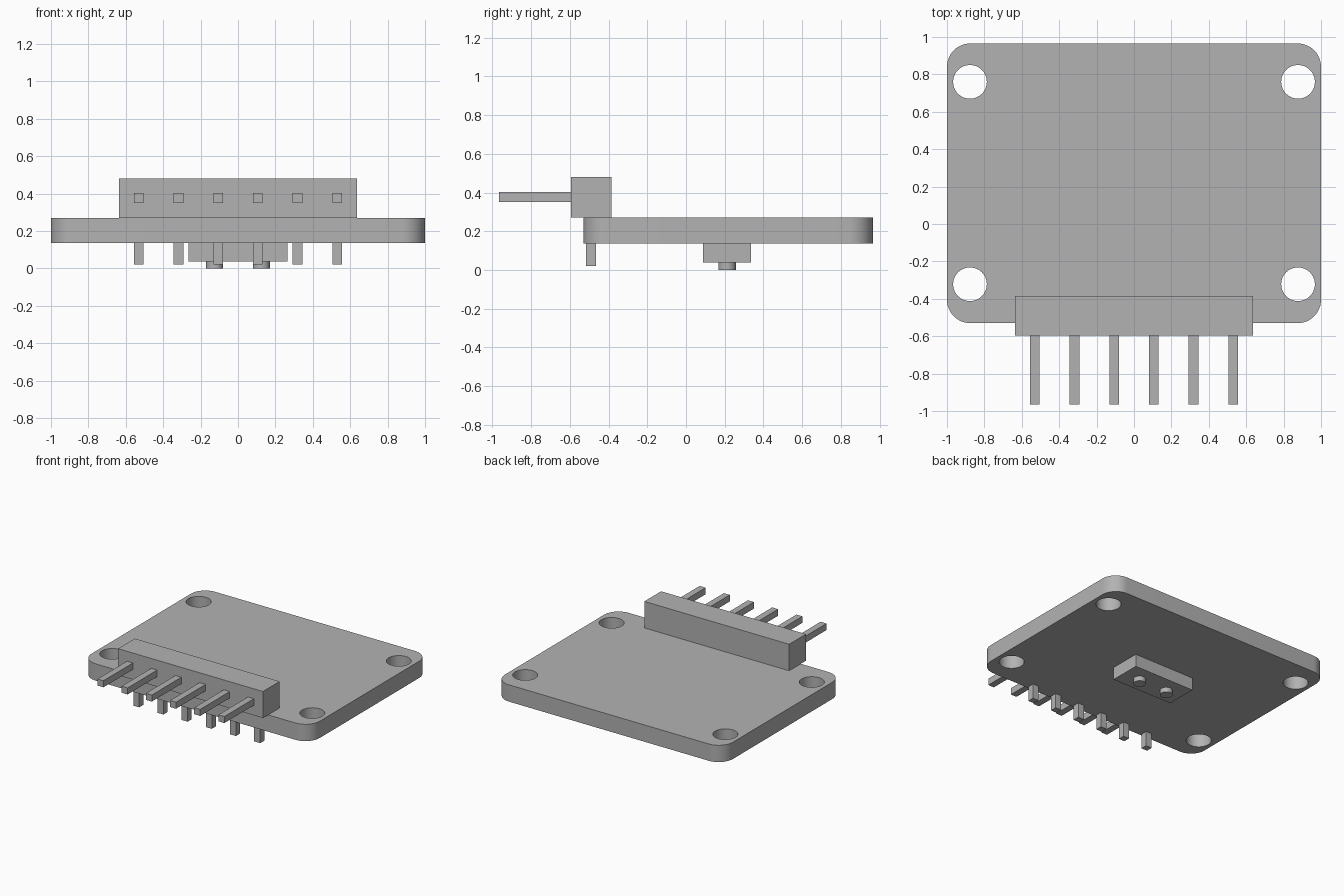
import bpy
import bmesh
from mathutils import Vector

if "Cube" in bpy.data.objects:
    bpy.data.objects.remove(bpy.data.objects["Cube"], do_unlink=True)

# One grey for the whole module
grey = bpy.data.materials.new("plain_grey")
grey.use_nodes = True
grey.diffuse_color = (0.448, 0.448, 0.448, 1)
grey.node_tree.nodes["Principled BSDF"].inputs["Base Color"].default_value = grey.diffuse_color


def add_object(name, bm):
    bmesh.ops.recalc_face_normals(bm, faces=bm.faces)
    mesh = bpy.data.meshes.new(name)
    bm.to_mesh(mesh)
    bm.free()
    mesh.materials.append(grey)
    obj = bpy.data.objects.new(name, mesh)
    bpy.context.collection.objects.link(obj)
    return obj


def box(name, low, high, corner=0):
    """Box between two corners, with optional rounded upright edges."""
    low, high = Vector(low), Vector(high)
    bm = bmesh.new()
    bmesh.ops.create_cube(bm, size=1)
    for v in bm.verts:
        v.co = (low + high) / 2 + v.co * (high - low)
    if corner:
        upright = [e for e in bm.edges
                   if abs(e.verts[0].co.z - e.verts[1].co.z) > 0.01]
        bmesh.ops.bevel(bm, geom=upright, offset=corner, segments=12,
                        profile=0.5, affect='EDGES')
    return add_object(name, bm)


def cylinder(name, x, y, bottom, top, radius):
    bm = bmesh.new()
    bmesh.ops.create_cone(bm, cap_ends=True, segments=48, radius1=radius,
                          radius2=radius, depth=top - bottom)
    bmesh.ops.translate(bm, verts=bm.verts, vec=(x, y, (bottom + top) / 2))
    return add_object(name, bm)


def smooth(obj):
    bpy.ops.object.select_all(action='DESELECT')
    obj.select_set(True)
    bpy.context.view_layer.objects.active = obj
    bpy.ops.object.shade_smooth_by_angle()


# Circuit board with rounded corners and four mounting holes
BOTTOM, TOP = 0.137, 0.27
board = box("circuit_board", (-1, -0.53, BOTTOM), (1, 0.965, TOP), corner=0.125)
bpy.context.view_layer.objects.active = board
for x in (-0.877, 0.877):
    for y in (-0.322, 0.76):
        cutter = cylinder("hole_cutter", x, y, 0, 0.4, 0.09)
        cutter.hide_render = True
        cut = board.modifiers.new("mounting_hole", 'BOOLEAN')
        cut.object = cutter
        cut.operation = 'DIFFERENCE'
        cut.solver = 'EXACT'
        bpy.ops.object.modifier_apply(modifier=cut.name)
        bpy.data.objects.remove(cutter, do_unlink=True)
smooth(board)

# Pin header block
box("header_block", (-0.635, -0.595, TOP), (0.635, -0.385, 0.48))

# Six right-angle pins: a forward leg and a leg below the board
for i in range(6):
    x = (i - 2.5) * 0.212
    box(f"forward_pin_{i + 1}", (x - 0.026, -0.965, 0.35), (x + 0.026, -0.595, 0.402))
    box(f"lower_pin_{i + 1}", (x - 0.026, -0.517, 0.02), (x + 0.026, -0.465, BOTTOM))

# Sensor block under the board with two round studs
box("sensor_block", (-0.265, 0.088, 0.038), (0.265, 0.336, BOTTOM))
for side, x in (("right", -0.125), ("left", 0.125)):
    smooth(cylinder(f"{side}_stud", x, 0.212, 0, 0.038, 0.045))
